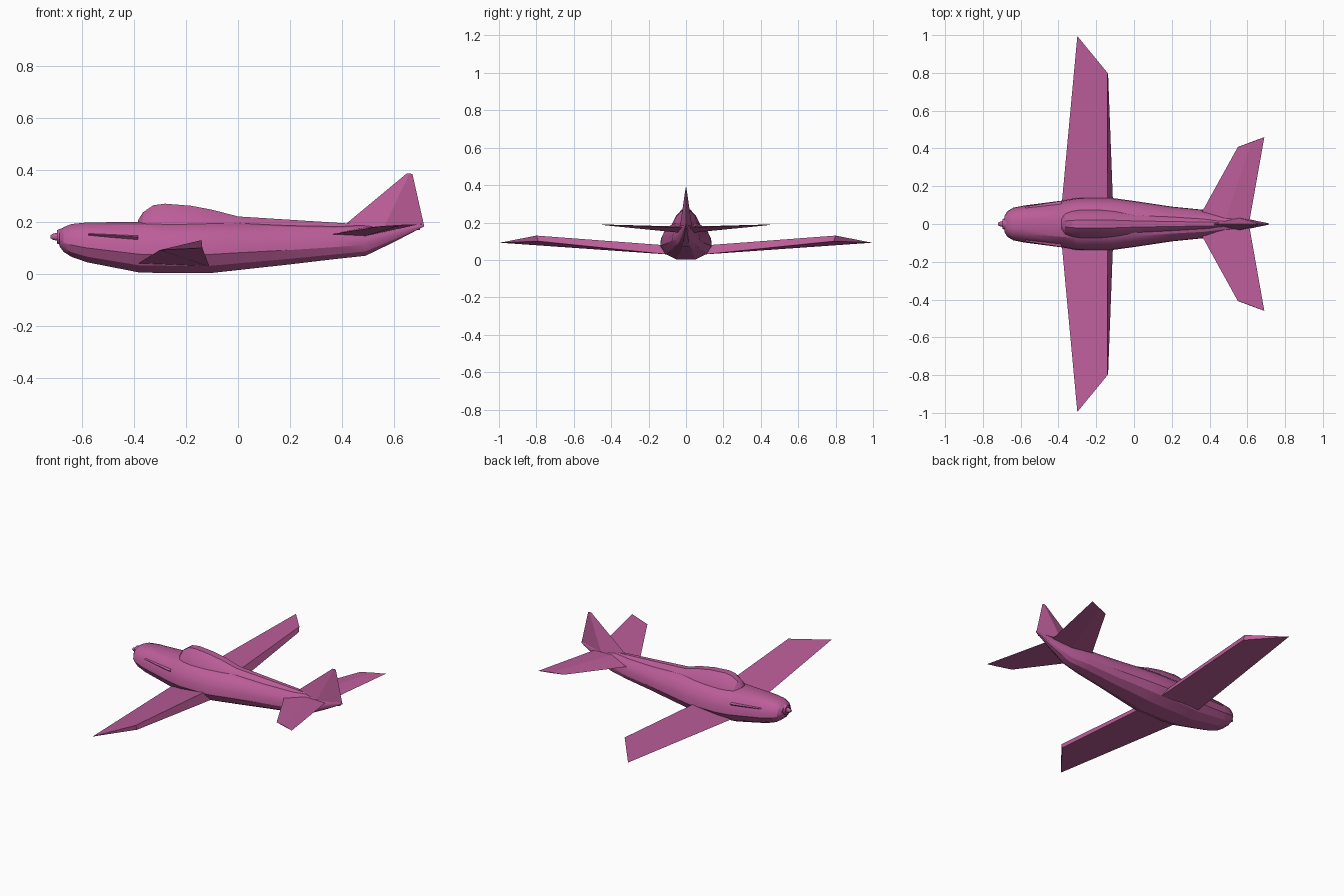
import bpy, bmesh, math

mat = bpy.data.materials.new("magenta_paint")
mat.diffuse_color = (0.50, 0.11, 0.32, 1)


def finish(name, bm, smooth=None):
    bmesh.ops.remove_doubles(bm, verts=bm.verts, dist=1e-5)
    bmesh.ops.recalc_face_normals(bm, faces=bm.faces)
    me = bpy.data.meshes.new(name)
    bm.to_mesh(me)
    bm.free()
    me.materials.append(mat)
    ob = bpy.data.objects.new(name, me)
    bpy.context.collection.objects.link(ob)
    if smooth:
        bpy.ops.object.select_all(action='DESELECT')
        bpy.context.view_layer.objects.active = ob
        ob.select_set(True)
        bpy.ops.object.shade_smooth_by_angle(angle=math.radians(smooth))
    return ob


def loft(name, rings, smooth=None, mirror=False):
    """Skin a list of equal-length closed rings and cap both ends."""
    bm = bmesh.new()
    for sign in ((1, -1) if mirror else (1,)):
        vs = [[bm.verts.new((x, y * sign, z)) for x, y, z in r] for r in rings]
        n = len(rings[0])
        for a, b in zip(vs, vs[1:]):
            for i in range(n):
                j = (i + 1) % n
                bm.faces.new((a[i], a[j], b[j], b[i]))
        bm.faces.new(vs[0])
        bm.faces.new(vs[-1])
    return finish(name, bm, smooth)


def body_rings(stations, section):
    """Stations are (x, half width, bottom, top); section is the unit half outline."""
    full = section + [(-u, v) for u, v in reversed(section)]
    return [[(x, u * w, zb + v * (zt - zb)) for u, v in full]
            for x, w, zb, zt in stations]


# Fuselage with a flat belly and sloping upper sides
belly = [(0.38, 0), (0.8, 0.14), (1, 0.36), (0.97, 0.55), (0.82, 0.78), (0.55, 0.94), (0.25, 1)]
loft("fuselage", body_rings([
    (-0.685, 0.045, 0.105, 0.165), (-0.67, 0.068, 0.085, 0.18),
    (-0.64, 0.086, 0.066, 0.192), (-0.58, 0.098, 0.045, 0.198),
    (-0.38, 0.124, 0.006, 0.2), (-0.30, 0.138, 0.004, 0.202),
    (-0.11, 0.137, 0.003, 0.203), (0.0, 0.122, 0.015, 0.2),
    (0.20, 0.092, 0.037, 0.19), (0.37, 0.075, 0.057, 0.185),
    (0.49, 0.05, 0.07, 0.187), (0.60, 0.027, 0.123, 0.19),
    (0.715, 0.003, 0.183, 0.192)], belly), 25)

# Canopy running back into the dorsal spine
hood = [(1, 0), (0.85, 0.35), (0.6, 0.72), (0.25, 1)]
loft("canopy_and_spine", body_rings([
    (-0.385, 0.045, 0.17, 0.205), (-0.365, 0.065, 0.165, 0.237),
    (-0.325, 0.078, 0.16, 0.264), (-0.28, 0.085, 0.16, 0.27),
    (-0.18, 0.085, 0.16, 0.262), (-0.10, 0.08, 0.16, 0.247),
    (0.0, 0.066, 0.16, 0.221), (0.44, 0.036, 0.15, 0.193),
    (0.70, 0.004, 0.17, 0.19)], hood), 25)

# Chin lip around the nose opening and the pointed spinner
def circle(x, r, z=0.143, n=12):
    return [(x, r * math.cos(2 * math.pi * i / n), z + r * math.sin(2 * math.pi * i / n))
            for i in range(n)]

loft("nose_ring", [circle(-0.695, 0.026), circle(-0.675, 0.033)], 30)
loft("spinner", [circle(-0.72, 0.006), circle(-0.712, 0.011), circle(-0.685, 0.018)], 30)

# Wedge-section wings: thin leading edge, thick trailing edge
loft("wings", [
    [(-0.385, 0.08, 0.040), (-0.14, 0.08, 0.076), (-0.11, 0.08, 0.028)],
    [(-0.30, 0.995, 0.092), (-0.14, 0.80, 0.13), (-0.137, 0.79, 0.10)],
], mirror=True)

# Swept tailplane, thick at the root
loft("tailplane", [
    [(0.33, 0.01, 0.148), (0.48, 0.01, 0.178), (0.61, 0.01, 0.172), (0.48, 0.01, 0.143)],
    [(0.55, 0.408, 0.184), (0.62, 0.432, 0.189), (0.69, 0.46, 0.19), (0.62, 0.432, 0.185)],
], mirror=True)

# Fin
loft("tail_fin", [
    [(0.40, 0, 0.18), (0.56, 0.032, 0.18), (0.715, 0, 0.185), (0.56, -0.032, 0.18)],
    [(0.648, 0, 0.386), (0.66, 0.002, 0.386), (0.67, 0, 0.384), (0.66, -0.002, 0.386)],
])

# Exhaust fairings on the cowling sides
loft("exhaust_fairings", [
    [(-0.575, 0.08, 0.157), (-0.575, 0.093, 0.153), (-0.575, 0.085, 0.147)],
    [(-0.385, 0.09, 0.152), (-0.385, 0.122, 0.142), (-0.385, 0.105, 0.125)],
], mirror=True)
